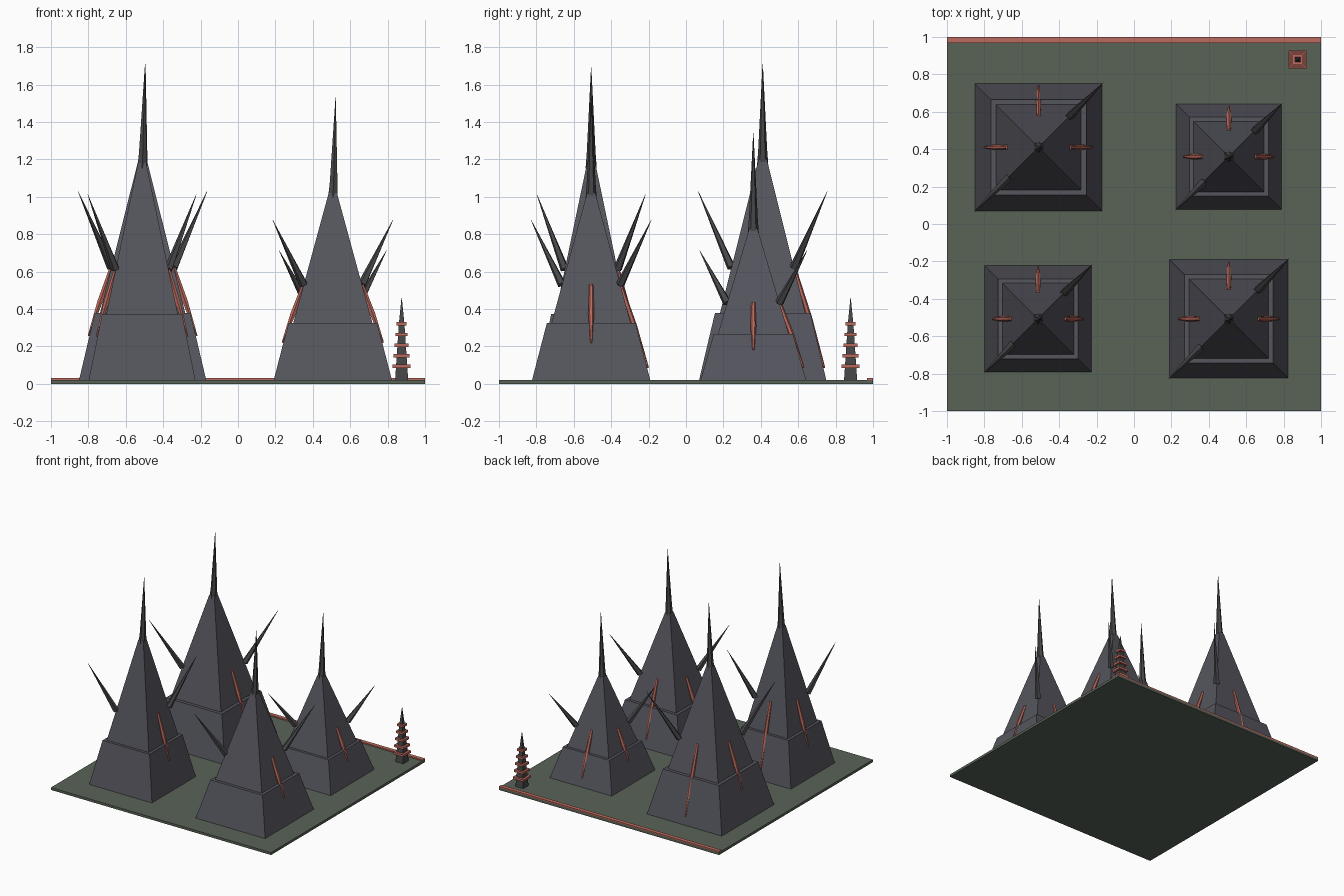
import bpy, bmesh, math
from mathutils import Vector

if "Cube" in bpy.data.objects:
    bpy.data.objects.remove(bpy.data.objects["Cube"])


def material(name, rgb):
    m = bpy.data.materials.new(name)
    m.diffuse_color = (*rgb, 1)
    m.use_nodes = True
    m.node_tree.nodes["Principled BSDF"].inputs["Base Color"].default_value = m.diffuse_color
    return m


STONE = material("dark stone", (0.09, 0.09, 0.11))
IRON = material("spike iron", (0.062, 0.062, 0.067))
GRASS = material("moss green", (0.10, 0.125, 0.095))
RED = material("dull red", (0.50, 0.145, 0.11))


def finish(name, bm, mat):
    bmesh.ops.recalc_face_normals(bm, faces=bm.faces)
    me = bpy.data.meshes.new(name)
    bm.to_mesh(me)
    bm.free()
    me.materials.append(mat)
    ob = bpy.data.objects.new(name, me)
    bpy.context.collection.objects.link(ob)
    return ob


def loft(name, rings, sides, mat):
    """Flat-faced prism through rings of (centre, radius), square to its axis."""
    bm = bmesh.new()
    axis = Vector(rings[-1][0]) - Vector(rings[0][0])
    rot = Vector((0, 0, 1)).rotation_difference(axis)
    loops = []
    for centre, r in rings:
        loop = []
        for i in range(sides):
            a = math.pi / sides + math.tau * i / sides
            p = Vector((r * math.cos(a), r * math.sin(a), 0))
            loop.append(bm.verts.new(Vector(centre) + rot @ p))
        loops.append(loop)
    for lo, hi in zip(loops, loops[1:]):
        for i in range(sides):
            j = (i + 1) % sides
            bm.faces.new((lo[i], lo[j], hi[j], hi[i]))
    bm.faces.new(loops[0])
    bm.faces.new(loops[-1])
    return finish(name, bm, mat)


def square_loft(name, x, y, profile, mat):
    """Vertical square stack from (z, half width) pairs."""
    return loft(name, [((x, y, z), h * math.sqrt(2)) for z, h in profile], 4, mat)


def box(name, lo, hi, mat):
    bm = bmesh.new()
    bmesh.ops.create_cube(bm, size=1)
    for v in bm.verts:
        v.co = Vector([(a + b) / 2 + c * (b - a) for a, b, c in zip(lo, hi, v.co)])
    return finish(name, bm, mat)


GROUND = 0.02


def tower(tag, x, y, half, height):
    ledge = GROUND + 0.305 * height
    top = GROUND + height
    inner, tip = 0.67 * half, 0.022

    def skin(z):
        """Half width of the tower at height z."""
        if z < ledge:
            return half * (1 - 0.25 * (z - GROUND) / (ledge - GROUND))
        return inner + (tip - inner) * (z - ledge) / (top - ledge)

    # stepped body
    square_loft(tag + "_tower_body", x, y,
                [(GROUND, half), (ledge, 0.75 * half), (ledge, inner), (top, tip)], STONE)
    # leaning top spire
    loft(tag + "_top_spire", [((x, y, top - 0.03), 0.03),
                              ((x + 0.004, y, top + 0.05), 0.024),
                              ((x + 0.015, y, top + 0.51), 0.001)], 6, IRON)
    # two horns on opposite corners
    z0 = GROUND + 0.51 * height
    z1 = z0 + 0.345 * height
    for side, s in (("right", 1), ("left", -1)):
        a, b = s * skin(z0), s * (half + 0.005)
        loft(f"{tag}_{side}_horn", [((x + a, y + a, z0), 0.024),
                                    ((x + b, y + b, z1), 0.001)], 5, IRON)
    # red streaks on the sides and a longer one down the back
    for side, dx, dy, low in (("right", 1, 0, GROUND + 0.2 * height),
                              ("left", -1, 0, GROUND + 0.2 * height),
                              ("back", 0, 1, 0.085)):
        p = Vector((x + dx * skin(z0), y + dy * skin(z0), z0))
        out = skin(low) + 0.005
        q = Vector((x + dx * out, y + dy * out, low))
        loft(f"{tag}_{side}_streak", [(q, 0.005), (q.lerp(p, 0.5), 0.016),
                                      (p, 0.011)], 6, RED)


# ground plate and back edge strip
box("ground_plate", (-1, -1, 0), (1, 1, GROUND), GRASS)
box("back_edge_strip", (-1, 0.968, GROUND - 0.005), (1, 1, 0.03), RED)

# four towers
tower("back_left", -0.51, 0.41, 0.34, 1.18)
tower("back_right", 0.507, 0.36, 0.282, 0.81)
tower("front_left", -0.513, -0.507, 0.285, 1.16)
tower("front_right", 0.507, -0.507, 0.316, 1.00)

# small ringed marker in the back corner
MX, MY = 0.875, 0.88
square_loft("marker_post", MX, MY, [(GROUND, 0.035), (0.32, 0.015), (0.46, 0.001)], IRON)
for i in range(5):
    z = 0.093 + 0.057 * i
    h = 0.048 - 0.0052 * i
    box(f"marker_ring_{i + 1}", (MX - h, MY - h, z - 0.009), (MX + h, MY + h, z + 0.009), RED)
